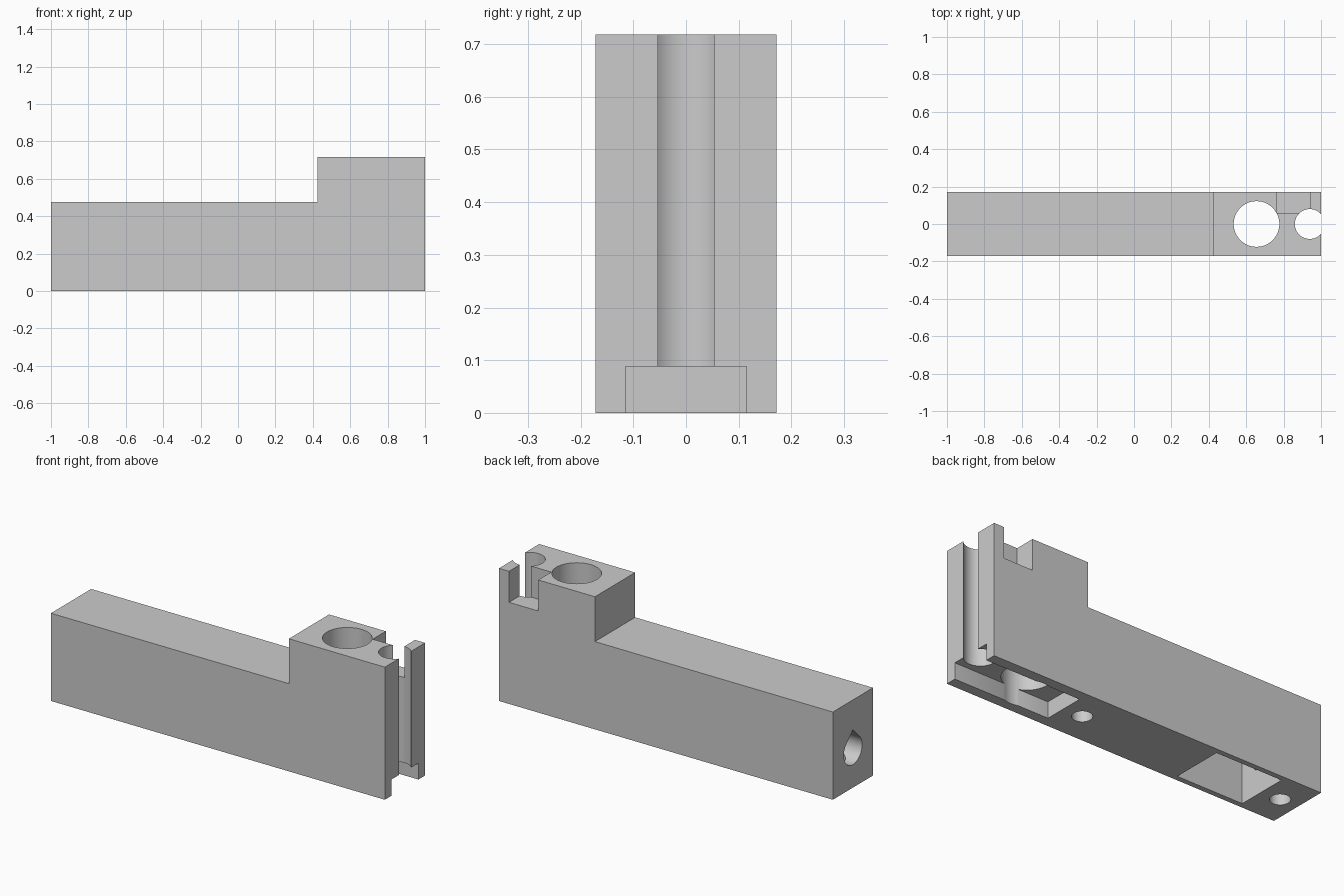
import bpy, bmesh, math
from mathutils import Vector

if "Cube" in bpy.data.objects:
    bpy.data.objects.remove(bpy.data.objects["Cube"])

grey = bpy.data.materials.new("plain grey")
grey.diffuse_color = (0.6, 0.6, 0.6, 1)
grey.use_nodes = True
grey.node_tree.nodes["Principled BSDF"].inputs["Base Color"].default_value = grey.diffuse_color


def prism(name, points, direction):
    """Extrude a closed outline of 3D points along a direction."""
    bm = bmesh.new()
    face = bm.faces.new([bm.verts.new(p) for p in points])
    moved = bmesh.ops.extrude_face_region(bm, geom=[face])["geom"]
    bmesh.ops.translate(bm, vec=Vector(direction),
                        verts=[g for g in moved if isinstance(g, bmesh.types.BMVert)])
    # the start cap is kept by the extrusion when the face was free-standing
    bmesh.ops.holes_fill(bm, edges=[e for e in bm.edges if e.is_boundary], sides=0)
    bmesh.ops.recalc_face_normals(bm, faces=bm.faces)
    mesh = bpy.data.meshes.new(name)
    bm.to_mesh(mesh)
    bm.free()
    obj = bpy.data.objects.new(name, mesh)
    bpy.context.collection.objects.link(obj)
    obj.data.materials.append(grey)
    return obj


def box(name, x0, x1, y0, y1, z0, z1):
    return prism(name, [(x0, y0, z0), (x1, y0, z0), (x1, y1, z0), (x0, y1, z0)],
                 (0, 0, z1 - z0))


def bore(name, x, r, z0, z1, n=64):
    ring = [(x + r * math.cos(2 * math.pi * i / n), r * math.sin(2 * math.pi * i / n), z0)
            for i in range(n)]
    return prism(name, ring, (0, 0, z1 - z0))


# Long block with a raised end
W = 0.172
outline = [(-1, 0), (1, 0), (1, 0.718), (0.425, 0.718), (0.425, 0.475), (-1, 0.475)]
body = prism("stepped_block", [(x, -W, z) for x, z in outline], (0, 2 * W, 0))

# Teardrop bore in the low end: three-quarter circle with a pointed roof
R, ZC, N = 0.078, 0.203, 36
tear = [(-1.1, R * math.cos(a), ZC + R * math.sin(a))
        for a in (math.radians(135 + 270 * i / N) for i in range(N + 1))]
tear.append((-1.1, 0, ZC + R * math.sqrt(2)))

cutters = [
    box("underside_end_pocket", 0.43, 1.1, -0.115, 0.115, -0.1, 0.088),
    bore("large_rod_bore", 0.655, 0.122, -0.1, 0.9, 96),
    bore("open_edge_bore", 0.94, 0.08, 0.05, 0.9),
    box("top_corner_notch", 0.765, 0.94, 0.06, 0.3, 0.55, 0.9),
    box("underside_cavity", -0.782, -0.385, -0.143, 0.143, -0.1, 0.38),
    prism("teardrop_bore", tear, (0.5, 0, 0)),
    bore("inner_screw_hole", 0.317, 0.05, -0.1, 0.3, 40),
    bore("outer_screw_hole", -0.894, 0.05, -0.1, 0.22, 40),
]

# Cut every pocket and hole out of the block
bpy.context.view_layer.objects.active = body
for cutter in cutters:
    cutter.hide_render = True
    mod = body.modifiers.new(cutter.name, 'BOOLEAN')
    mod.operation = 'DIFFERENCE'
    mod.solver = 'EXACT'
    mod.object = cutter
    bpy.ops.object.modifier_apply(modifier=mod.name)
    bpy.data.objects.remove(cutter)

# Smooth bores, sharp block edges
bpy.ops.object.select_all(action='DESELECT')
body.select_set(True)
bpy.ops.object.shade_smooth_by_angle(angle=math.radians(30))
